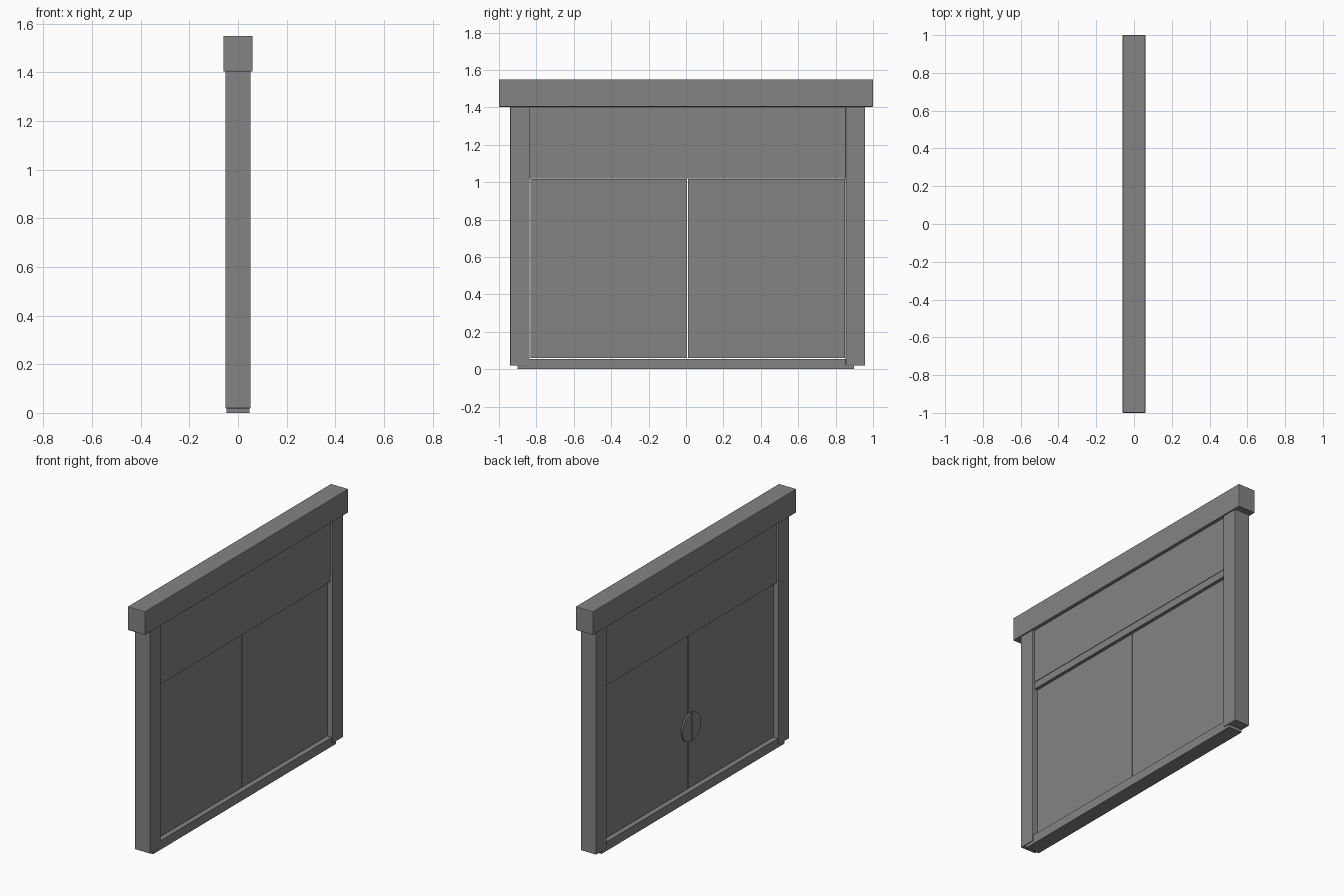
import bpy, bmesh, math

if "Cube" in bpy.data.objects:
    bpy.data.objects.remove(bpy.data.objects["Cube"])

C = 0.009  # centre line of the posts and doors along y

dark = bpy.data.materials.new("dark_grey")
dark.diffuse_color = (0.23, 0.23, 0.23, 1)
dark.use_nodes = True
dark.node_tree.nodes["Principled BSDF"].inputs["Base Color"].default_value = dark.diffuse_color


def make(name, bm, bevel=0.0):
    bmesh.ops.recalc_face_normals(bm, faces=bm.faces)
    me = bpy.data.meshes.new(name)
    bm.to_mesh(me)
    bm.free()
    me.materials.append(dark)
    ob = bpy.data.objects.new(name, me)
    bpy.context.collection.objects.link(ob)
    if bevel:
        mod = ob.modifiers.new("edge_bevel", 'BEVEL')
        mod.width, mod.segments = bevel, 2
    return ob


def box(name, x0, x1, y0, y1, z0, z1, bevel=0.0):
    bm = bmesh.new()
    bmesh.ops.create_cube(bm, size=1)
    for v in bm.verts:
        v.co = ((x0 + x1) / 2 + v.co.x * (x1 - x0),
                (y0 + y1) / 2 + v.co.y * (y1 - y0),
                (z0 + z1) / 2 + v.co.z * (z1 - z0))
    return make(name, bm, bevel)


def half_disc(name, side, r, x0, x1, z, gap):
    bm = bmesh.new()
    n = 16
    ring = []
    for i in range(n + 1):
        a = math.pi * (i / n - 0.5)
        ring.append(bm.verts.new((x0, C + side * (gap + r * math.cos(a)), z + r * math.sin(a))))
    face = bm.faces.new(ring)
    out = bmesh.ops.extrude_face_region(bm, geom=[face], use_keep_orig=True)
    for v in out["geom"]:
        if isinstance(v, bmesh.types.BMVert):
            v.co.x = x1
    return make(name, bm)


# Header beam and bottom sill
box("header_beam", -0.06, 0.06, -1.0, 1.0, 1.403, 1.55, 0.004)
box("sill", -0.047, 0.047, -0.9, 0.897, 0.0, 0.056)

# Fixed panel, with the lintel set back slightly below it
box("upper_panel", -0.039, 0.039, C - 0.86, C + 0.86, 1.065, 1.41)
box("lintel", -0.036, 0.036, C - 0.86, C + 0.86, 1.021, 1.07)

# Posts, doors and half-round handles on both sides of the seam
for label, s in (("left", -1), ("right", 1)):
    y = sorted((C + s * 0.845, C + s * 0.949))
    box(label + "_post", -0.052, 0.052, *y, 0.019, 1.406, 0.003)
    y = sorted((C + s * 0.003, C + s * 0.841))
    box(label + "_door", -0.02, 0.02, *y, 0.06, 1.017)
    y = sorted((C + s * 0.004, C + s * 0.02))
    box(label + "_handle_mount", -0.037, -0.019, *y, 0.4, 0.5)
    half_disc(label + "_handle", s, 0.088, -0.036, -0.046, 0.45, 0.004)
